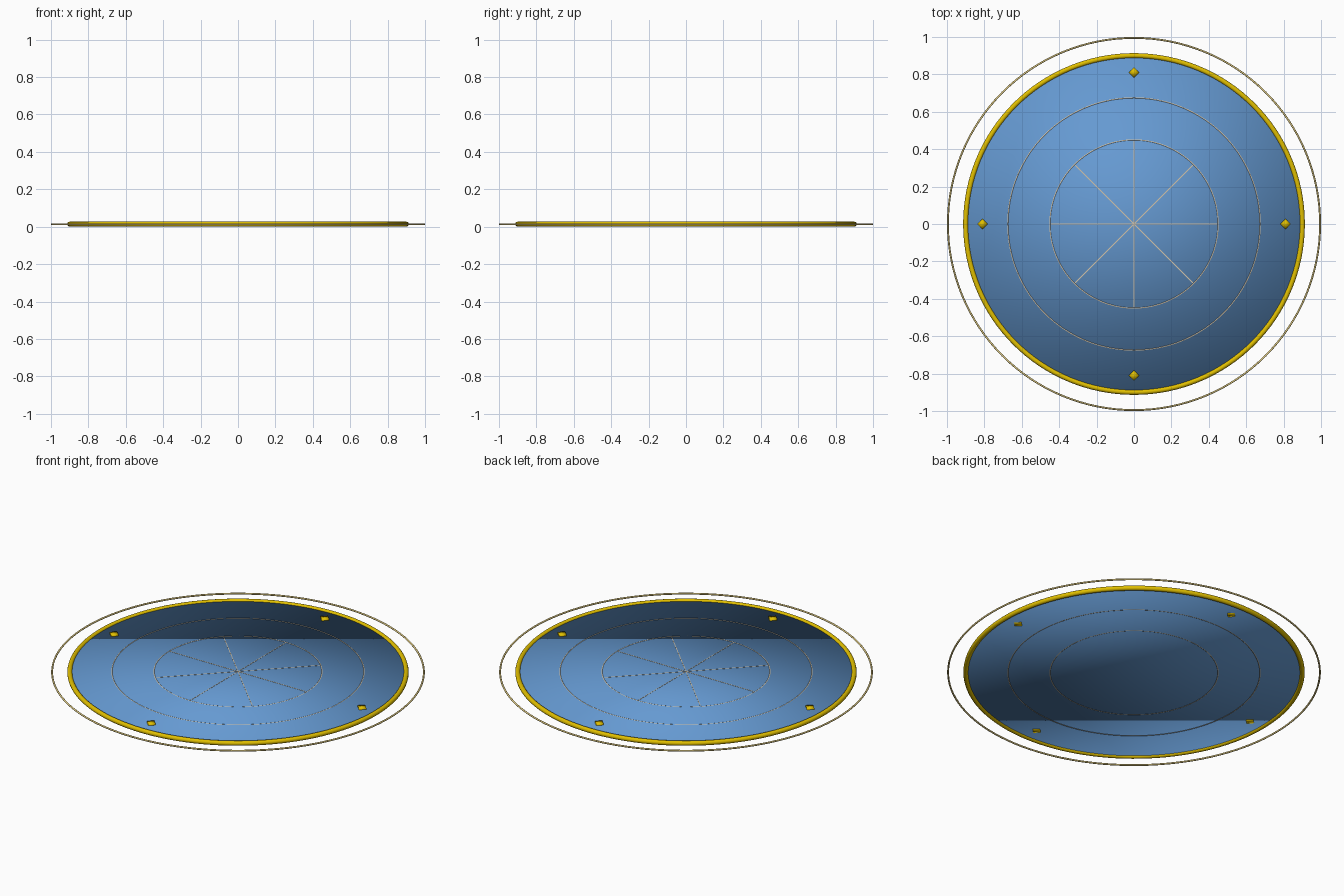
import bpy
from math import cos, sin, pi

if "Cube" in bpy.data.objects:
    bpy.data.objects.remove(bpy.data.objects["Cube"])

MID = 0.0135  # height of the plate's middle plane


def material(name, rgb):
    m = bpy.data.materials.new(name)
    m.diffuse_color = (*rgb, 1)
    m.use_nodes = True
    m.node_tree.nodes["Principled BSDF"].inputs["Base Color"].default_value = m.diffuse_color
    return m


blue = material("blue", (0.13, 0.32, 0.64))
gold = material("gold", (0.75, 0.52, 0.0))
pale_gold = material("pale_gold", (0.75, 0.60, 0.22))
pale = material("pale", (0.65, 0.55, 0.40))


def finish(name, mat, smooth=True):
    ob = bpy.context.object
    ob.name = name
    ob.data.materials.append(mat)
    if smooth:
        bpy.ops.object.shade_smooth()
    return ob


def ring(name, major, minor, mat):
    bpy.ops.mesh.primitive_torus_add(major_radius=major, minor_radius=minor,
                                     major_segments=128, minor_segments=12,
                                     location=(0, 0, MID))
    return finish(name, mat)


# Thin disc, smooth shaded all over
bpy.ops.mesh.primitive_cylinder_add(vertices=128, radius=0.9, depth=0.008,
                                    location=(0, 0, MID))
finish("disc", blue)

# Heavy rim, floating outer hoop and two inlaid rings
ring("rim", 0.9, 0.0135, gold)
ring("outer_hoop", 0.995, 0.005, pale_gold)
ring("middle_ring", 0.675, 0.0048, pale)
ring("inner_ring", 0.45, 0.0048, pale)

# Four bars crossing at the centre make eight spokes
for i in range(4):
    bpy.ops.mesh.primitive_cube_add(size=1, location=(0, 0, MID + 0.0035),
                                    rotation=(0, 0, i * pi / 4))
    bpy.context.object.scale = (0.89, 0.004, 0.003)
    finish(f"spoke_bar_{i + 1}", pale, smooth=False)

# Four diamond studs near the rim
for i in range(4):
    a = i * pi / 2
    bpy.ops.mesh.primitive_cylinder_add(vertices=4, radius=0.028, depth=0.018,
                                        location=(0.81 * cos(a), 0.81 * sin(a), MID + 0.0045))
    finish(f"stud_{i + 1}", gold)
